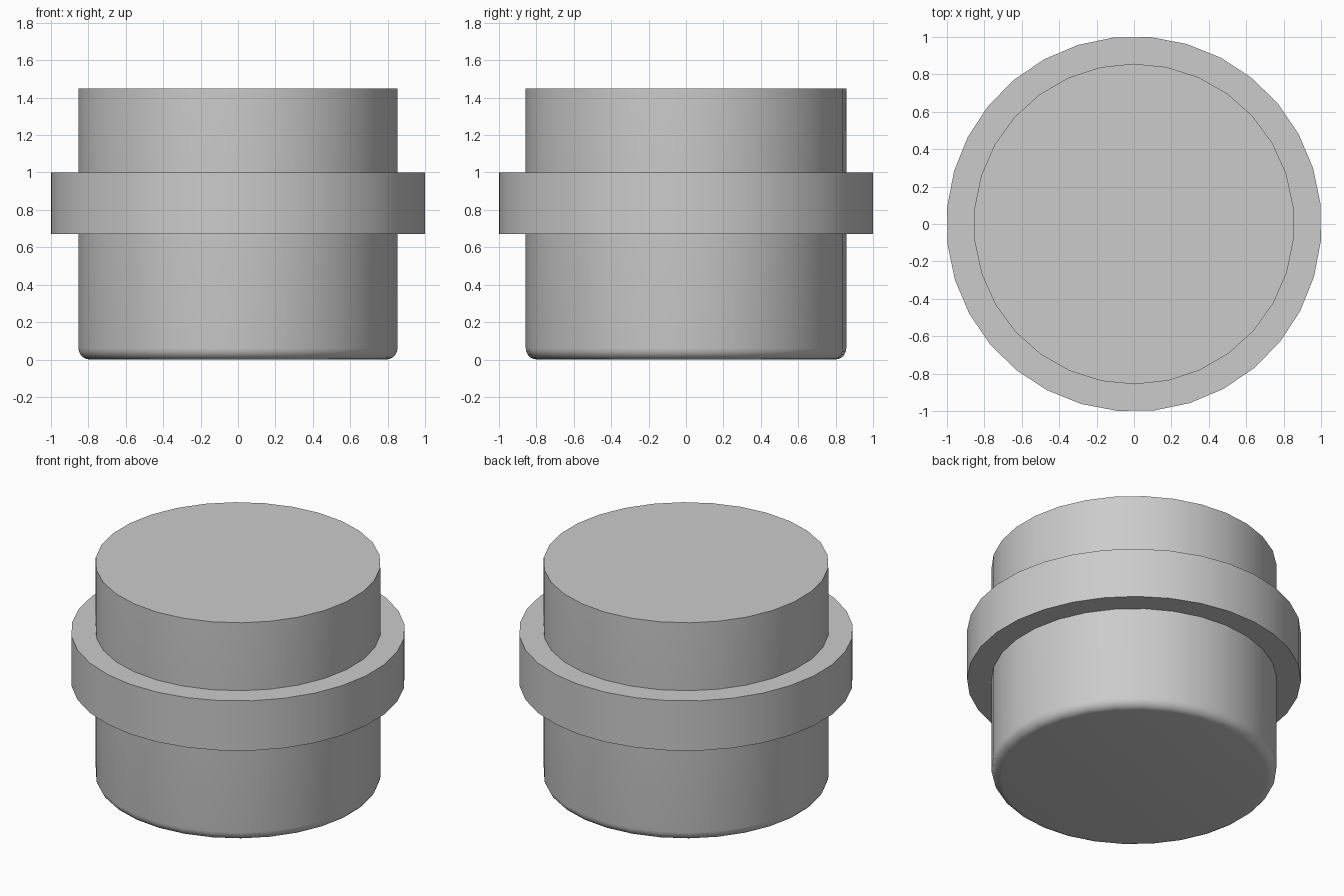
import bpy
import math

cube = bpy.data.objects.get("Cube")
if cube:
    bpy.data.objects.remove(cube, do_unlink=True)

grey = bpy.data.materials.new("light grey")
grey.use_nodes = True
colour = (0.6, 0.6, 0.6, 1)
grey.diffuse_color = colour
grey.node_tree.nodes["Principled BSDF"].inputs["Base Color"].default_value = colour


def lathe(name, profile, sides, start):
    """Closed solid: rings of the (radius, z) profile joined, with flat caps."""
    verts, faces = [], []
    for r, z in profile:
        for i in range(sides):
            a = math.radians(start) + math.tau * i / sides
            verts.append((r * math.cos(a), r * math.sin(a), z))
    for k in range(len(profile) - 1):
        for i in range(sides):
            j = (i + 1) % sides
            low, high = k * sides, (k + 1) * sides
            faces.append((low + i, low + j, high + j, high + i))
    faces.append(tuple(reversed(range(sides))))
    faces.append(tuple(range(len(verts) - sides, len(verts))))
    mesh = bpy.data.meshes.new(name)
    mesh.from_pydata(verts, [], faces)
    mesh.materials.append(grey)
    obj = bpy.data.objects.new(name, mesh)
    bpy.context.collection.objects.link(obj)
    bpy.ops.object.select_all(action="DESELECT")
    obj.select_set(True)
    bpy.context.view_layer.objects.active = obj
    bpy.ops.object.shade_smooth_by_angle(angle=math.radians(40))
    return obj


# Plug body with a rounded bottom edge
RADIUS, ROUND, HEIGHT = 0.857, 0.06, 1.45
profile = []
for step in range(6):
    a = math.pi / 2 * step / 5
    profile.append((RADIUS - ROUND + ROUND * math.sin(a), ROUND - ROUND * math.cos(a)))
profile.append((RADIUS, HEIGHT))
lathe("body", profile, 30, 6.3)

# Wide collar around the middle
lathe("collar", [(1.003, 0.67), (1.003, 1.0)], 32, 6.1)
